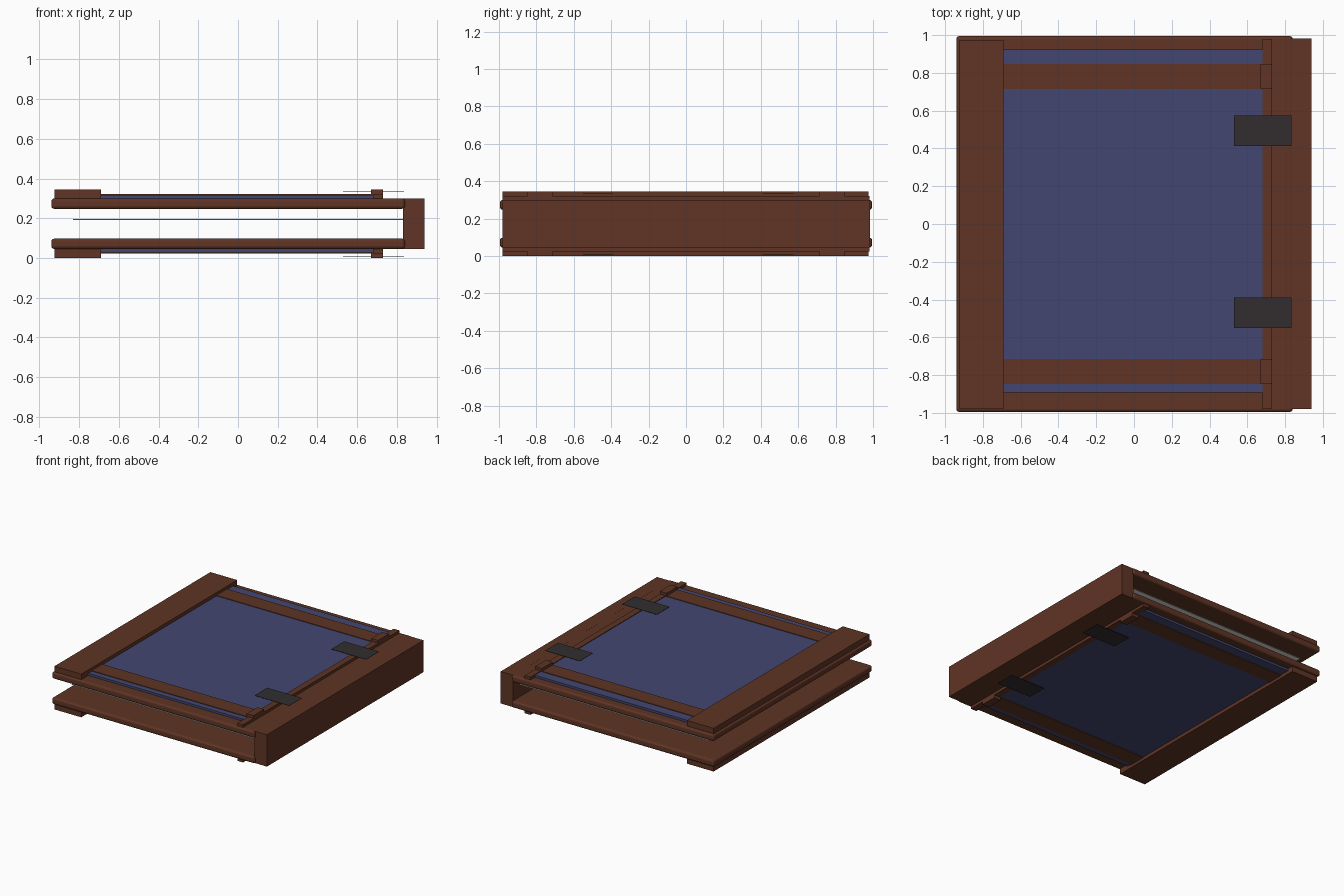
import bpy, bmesh

if "Cube" in bpy.data.objects:
    bpy.data.objects.remove(bpy.data.objects["Cube"])

MID = 0.1725  # height of the plane halfway between both covers


def material(name, rgb):
    m = bpy.data.materials.new(name)
    m.diffuse_color = (*rgb, 1)
    m.use_nodes = True
    m.node_tree.nodes["Principled BSDF"].inputs["Base Color"].default_value = m.diffuse_color
    return m


BROWN = material("brown leather", (0.115, 0.035, 0.018))
BLUE = material("blue cloth", (0.055, 0.062, 0.16))
DARK = material("dark metal", (0.032, 0.027, 0.028))
PAPER = material("paper", (0.72, 0.72, 0.70))


def box(name, x, y, z, mat, bevel=0):
    bm = bmesh.new()
    bmesh.ops.create_cube(bm, size=1)
    for v in bm.verts:
        v.co = [(a + b) / 2 + c * (b - a) for c, (a, b) in zip(v.co, (x, y, z))]
    me = bpy.data.meshes.new(name)
    bm.to_mesh(me)
    bm.free()
    me.materials.append(mat)
    ob = bpy.data.objects.new(name, me)
    bpy.context.collection.objects.link(ob)
    if bevel:
        mod = ob.modifiers.new("rounded edge", 'BEVEL')
        mod.width = bevel
        mod.segments = 3
    return ob


def both(name, x, y, z, mat, bevel=0):
    """Same part on the upper and the lower cover."""
    box("upper_" + name, x, y, z, mat, bevel)
    box("lower_" + name, x, y, (2 * MID - z[1], 2 * MID - z[0]), mat, bevel)


# spine and page block
box("spine", (0.83, 0.94), (-0.98, 0.983), (0.046, 0.299), BROWN)
box("pages", (-0.83, 0.83), (-0.90, 0.90), (0.192, 0.196), PAPER)

# cover boards with rounded rims
both("cover", (-0.94, 0.84), (-0.995, 0.995), (0.2475, 0.30), BROWN, 0.015)
# blue cloth panel
both("panel", (-0.70, 0.68), (-0.893, 0.925), (0.295, 0.317), BLUE)
# wide band on the opening edge
both("fore_edge_band", (-0.925, -0.69), (-0.98, 0.975), (0.295, 0.344), BROWN)
# low bar beside the spine
both("hinge_bar", (0.68, 0.73), (-0.98, 0.98), (0.295, 0.322), BROWN)

for tag, s in (("front", -1), ("back", 1)):
    ys = sorted((s * 0.715, s * 0.848))
    # cross strap and its raised end block
    both(tag + "_strap", (-0.70, 0.69), ys, (0.295, 0.322), BROWN)
    both(tag + "_strap_end", (0.67, 0.73), ys, (0.295, 0.344), BROWN)

# dark hinge plates
for tag, y in (("front", (-0.55, -0.39)), ("back", (0.412, 0.575))):
    both(tag + "_hinge_plate", (0.53, 0.835), y, (0.335, 0.337), DARK)
